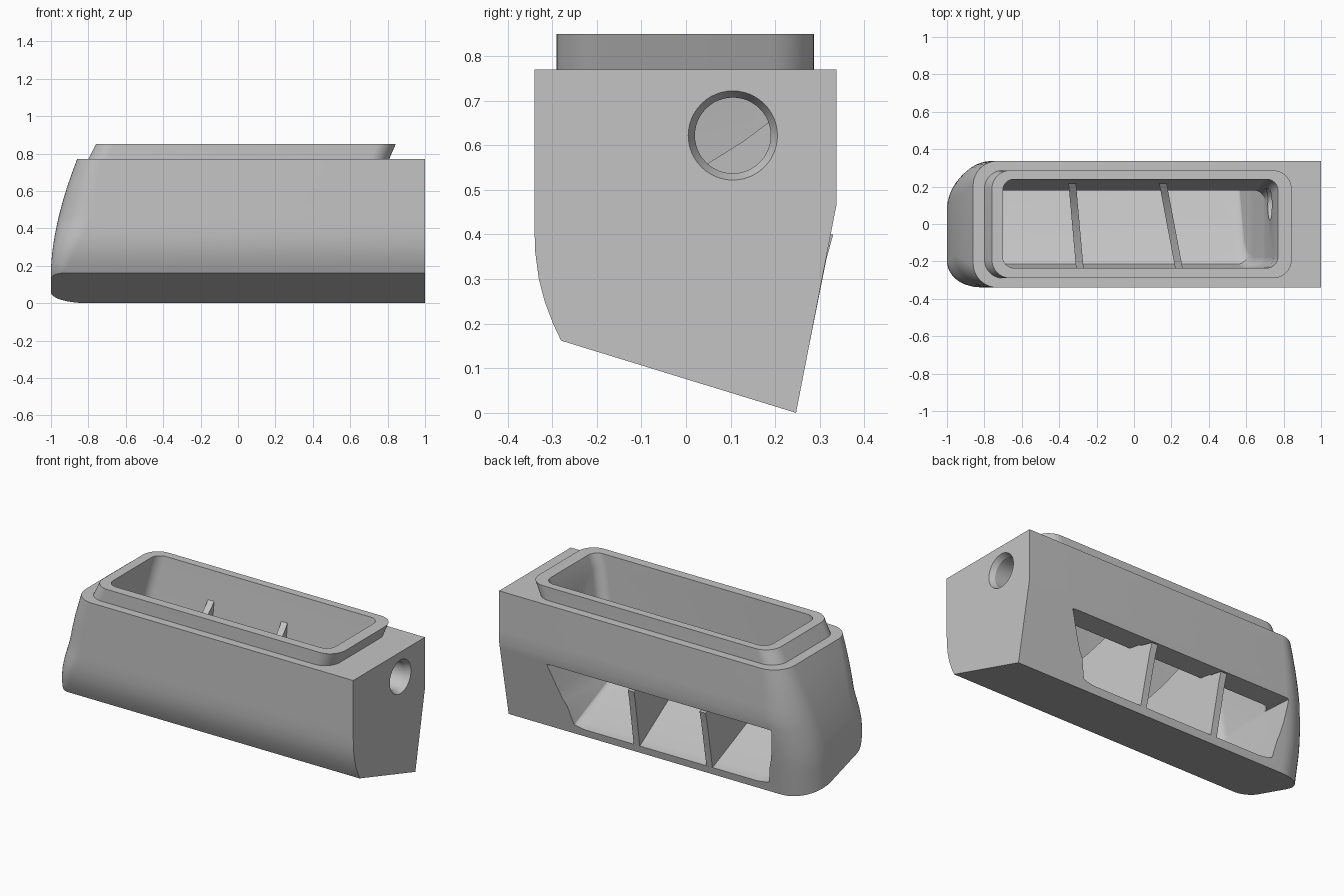
import bpy, bmesh
from math import sin, cos, pi
from mathutils import Vector

cube = bpy.data.objects.get("Cube")
if cube:
    bpy.data.objects.remove(cube)

grey = bpy.data.materials.new("plain_grey")
grey.use_nodes = True
grey.diffuse_color = (0.55, 0.55, 0.55, 1)
grey.node_tree.nodes["Principled BSDF"].inputs["Base Color"].default_value = grey.diffuse_color


def finish(name, bm):
    bmesh.ops.recalc_face_normals(bm, faces=bm.faces[:])
    mesh = bpy.data.meshes.new(name)
    bm.to_mesh(mesh)
    bm.free()
    mesh.materials.append(grey)
    obj = bpy.data.objects.new(name, mesh)
    bpy.context.collection.objects.link(obj)
    return obj


def interp(points, t):
    """Piecewise linear lookup in a list of (t, value)."""
    for (a, va), (b, vb) in zip(points, points[1:]):
        if t <= b:
            return va + (vb - va) * (t - a) / (b - a)
    return points[-1][1]


def ring(z, x0, x1, y0, y1, radii):
    """Rounded rectangle; radii run front-left, front-right, back-right, back-left."""
    corners = [(x0, y0, 1, 1), (x1, y0, -1, 1), (x1, y1, -1, -1), (x0, y1, 1, -1)]
    pts = []
    for i, ((x, y, sx, sy), r) in enumerate(zip(corners, radii)):
        steps = 10 if r else 0
        for k in range(steps + 1):
            a = pi + i * pi / 2 + (k / steps * pi / 2 if steps else 0)
            pts.append((x + sx * r + r * cos(a), y + sy * r + r * sin(a), z) if r else (x, y, z))
    return pts


def loft(rings):
    bm = bmesh.new()
    layers = [[bm.verts.new(p) for p in r] for r in rings]
    n = len(layers[0])
    for low, high in zip(layers, layers[1:]):
        for i in range(n):
            j = (i + 1) % n
            bm.faces.new((low[i], low[j], high[j], high[i]))
    bm.faces.new(layers[0])
    bm.faces.new(layers[-1])
    return bm


def boolean(target, tool, operation):
    mod = target.modifiers.new(operation.lower(), "BOOLEAN")
    mod.operation, mod.solver, mod.object = operation, "EXACT", tool
    bpy.context.view_layer.update()
    graph = bpy.context.evaluated_depsgraph_get()
    mesh = bpy.data.meshes.new_from_object(target.evaluated_get(graph))
    target.modifiers.clear()
    target.data = mesh
    bpy.data.objects.remove(tool)


# Main housing: flat right end, rounded leaning left end
front = [(-0.05, -0.16), (0.1, -0.24), (0.162, -0.28), (0.2, -0.298), (0.25, -0.317),
         (0.3, -0.33), (0.36, -0.338), (0.42, -0.34)]
back = [(-0.05, 0.237), (0.465, 0.337)]
front_radius = [(-0.05, 0.08), (0.162, 0.08), (0.45, 0.18), (0.77, 0.13)]
back_radius = [(-0.05, 0.2), (0.465, 0.2), (0.77, 0.13)]
rings = []
for z in (-0.05, 0.1, 0.162, 0.2, 0.25, 0.3, 0.36, 0.42, 0.465, 0.54, 0.62, 0.7, 0.77):
    left = -1 + 0.14 * (max(z - 0.17, 0) / 0.6) ** 1.7
    rings.append(ring(z, left, 1, interp(front, z), interp(back, z),
                      (interp(front_radius, z), 0, 0, interp(back_radius, z))))
bm = loft(rings)

# Slanted underside
low_front, low_back = Vector((0, -0.28, 0.162)), Vector((0, 0.247, 0))
normal = Vector((1, 0, 0)).cross(low_back - low_front)
cut = bmesh.ops.bisect_plane(bm, geom=bm.verts[:] + bm.edges[:] + bm.faces[:],
                             plane_co=low_front, plane_no=normal, clear_inner=True)
edges = [e for e in cut["geom_cut"] if isinstance(e, bmesh.types.BMEdge)]
bmesh.ops.contextual_create(bm, geom=edges)
housing = finish("duct_housing", bm)

# Raised, leaning collar around the top opening
collar = finish("collar", loft([
    ring(0.74, -0.815, 0.795, -0.29, 0.287, [0.1] * 4),
    ring(0.85, -0.76, 0.843, -0.29, 0.287, [0.1] * 4)]))
boolean(housing, collar, "UNION")

# Hollow duct from the top opening to the back opening
levels = [(0.045, -0.68, 0.52, 0.25, 0.5), (0.06, -0.73, 0.56, 0.2, 0.5),
          (0.17, -0.75, 0.59, -0.15, 0.5), (0.2, -0.76, 0.61, -0.215, 0.5),
          (0.27, -0.775, 0.64, -0.235, 0.5), (0.4, -0.79, 0.69, -0.235, 0.5),
          (0.42, -0.79, 0.7, -0.235, 0.18), (0.77, -0.72, 0.745, -0.235, 0.23),
          (0.9, -0.69, 0.785, -0.235, 0.245)]
duct = finish("duct_cutter", loft([ring(*lv, [0.06] * 4) for lv in levels]))
boolean(housing, duct, "DIFFERENCE")

# Countersunk round port in the flat end
bm = bmesh.new()
loops = []
for x, r in ((0.62, 0.085), (0.97, 0.085), (1.0, 0.1), (1.05, 0.1)):
    loops.append([bm.verts.new((x, 0.105 + r * cos(2 * pi * k / 48), 0.622 + r * sin(2 * pi * k / 48)))
                  for k in range(48)])
for a, b in zip(loops, loops[1:]):
    for k in range(48):
        m = (k + 1) % 48
        bm.faces.new((a[k], a[m], b[m], b[k]))
bm.faces.new(loops[0])
bm.faces.new(loops[-1])
boolean(housing, finish("port_cutter", bm), "DIFFERENCE")

# Two guide vanes crossing the duct at a slight angle
vane_profile = [(-0.26, 0.44), (-0.1, 0.49), (0.05, 0.56), (0.13, 0.61), (0.19, 0.655), (0.24, 0.7),
                (0.25, 0.41), (0.33, 0.4), (0.315, 0.345), (0.25, 0.02), (-0.22, 0.165), (-0.26, 0.22)]
vanes = []
for name, x_front, x_back in (("right_vane", -0.29, -0.33), ("left_vane", 0.24, 0.155)):
    bm = bmesh.new()
    sides = []
    for offset in (-0.02, 0.02):
        sides.append([bm.verts.new((x_front + (x_back - x_front) * (y + 0.235) / 0.45 + offset, y, z))
                      for y, z in vane_profile])
        bm.faces.new(sides[-1])
    n = len(vane_profile)
    for k in range(n):
        m = (k + 1) % n
        bm.faces.new((sides[0][k], sides[0][m], sides[1][m], sides[1][k]))
    vanes.append(finish(name, bm))

# Smooth curved walls while keeping edges crisp
for obj in [housing] + vanes:
    bpy.ops.object.select_all(action="DESELECT")
    obj.select_set(True)
    bpy.context.view_layer.objects.active = obj
    bpy.ops.object.shade_smooth_by_angle(angle=0.4)
